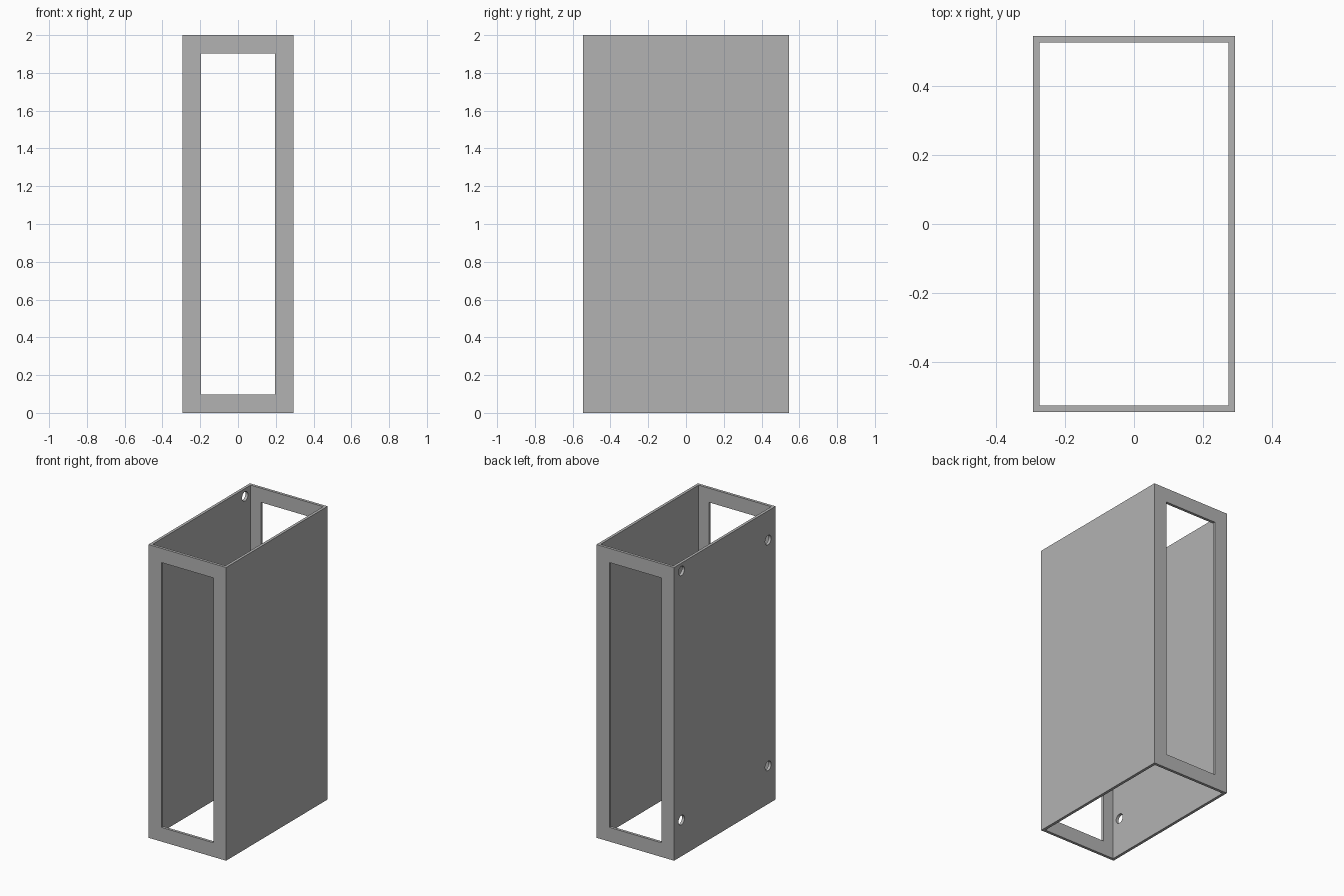
import bpy
import math

cube = bpy.data.objects.get("Cube")
if cube:
    bpy.data.objects.remove(cube, do_unlink=True)

W, D, H = 0.586, 1.093, 2.0   # outer size
T = 0.019                     # sheet thickness
RIM = 0.097                   # frame width around the end openings

grey = bpy.data.materials.new("plain grey")
grey.use_nodes = True
grey.diffuse_color = (0.45, 0.45, 0.45, 1)
grey.node_tree.nodes["Principled BSDF"].inputs["Base Color"].default_value = (0.45, 0.45, 0.45, 1)


def box(name, size):
    bpy.ops.mesh.primitive_cube_add(size=1, location=(0, 0, H / 2))
    ob = bpy.context.object
    ob.name = name
    ob.scale = size
    bpy.ops.object.transform_apply(location=True, rotation=True, scale=True)
    return ob


def cut(target, cutter):
    cutter.hide_render = True
    mod = target.modifiers.new("cut", 'BOOLEAN')
    mod.operation = 'DIFFERENCE'
    mod.solver = 'EXACT'
    mod.object = cutter
    bpy.context.view_layer.objects.active = target
    bpy.ops.object.modifier_apply(modifier=mod.name)
    bpy.data.objects.remove(cutter, do_unlink=True)


# Open sleeve: hollow from top to bottom
shell = box("open_sleeve", (W, D, H))
cut(shell, box("hollow_cutter", (W - 2 * T, D - 2 * T, H + 1)))

# Tall openings through the front and back panels
cut(shell, box("opening_cutter", (W - 2 * RIM, D + 1, H - 2 * RIM)))

# Four round mounting holes in the right panel
for y, z in [(0.467, 1.947), (0.467, 0.247), (-0.467, 1.8), (-0.467, 0.26)]:
    bpy.ops.mesh.primitive_cylinder_add(vertices=32, radius=0.032, depth=0.1,
                                        location=(-W / 2, y, z),
                                        rotation=(0, math.pi / 2, 0))
    cut(shell, bpy.context.object)

shell.data.materials.clear()
shell.data.materials.append(grey)
for face in shell.data.polygons:
    face.material_index = 0

# Round only the hole walls
bpy.ops.object.select_all(action='DESELECT')
shell.select_set(True)
bpy.context.view_layer.objects.active = shell
bpy.ops.object.shade_smooth_by_angle(angle=math.radians(30))
